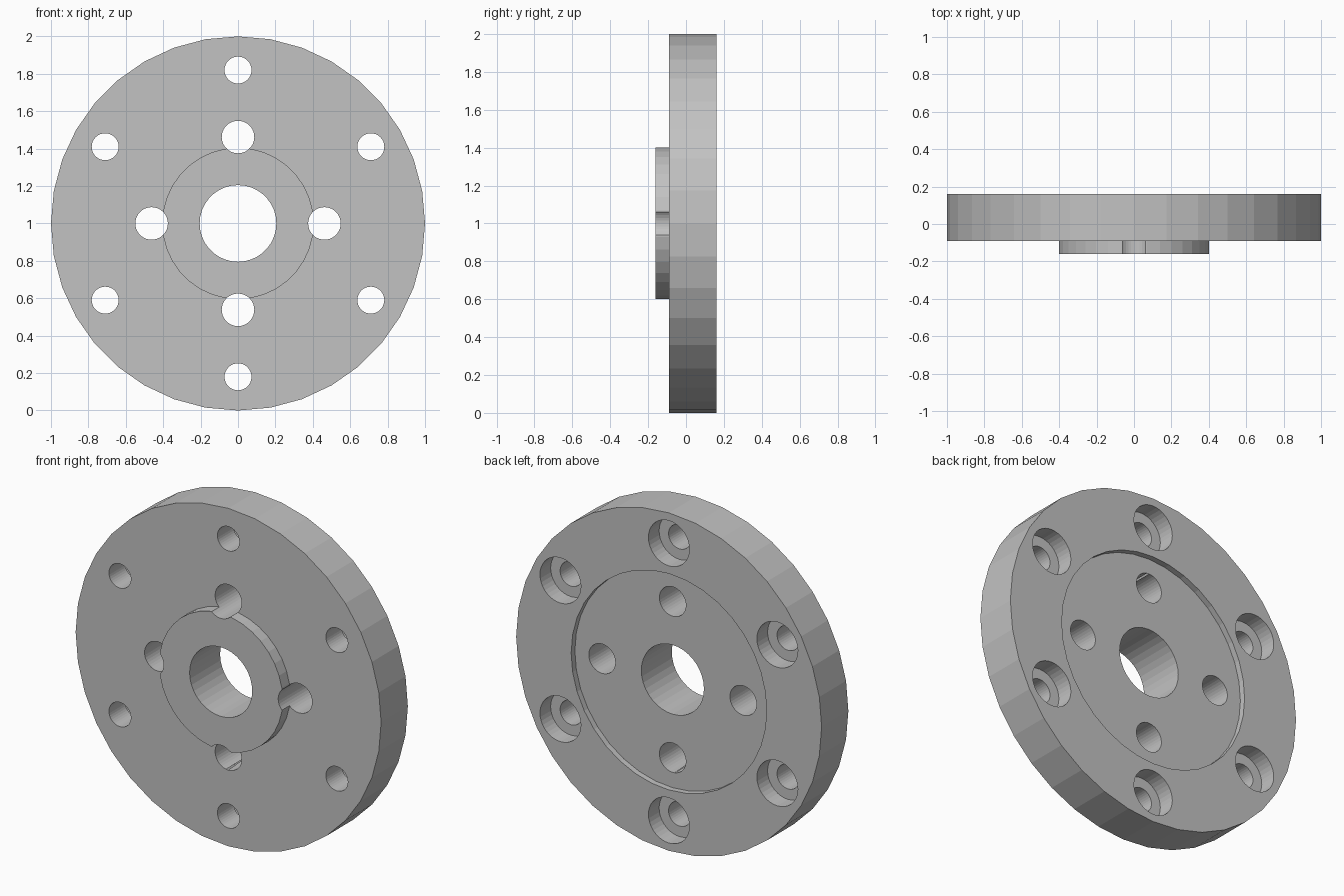
import bpy, bmesh
from math import pi, sin, cos

cube = bpy.data.objects.get("Cube")
if cube:
    bpy.data.objects.remove(cube, do_unlink=True)

SIDES = 36
FRONT, FACE, FLOOR, BACK = -0.16, -0.09, 0.125, 0.16

grey = bpy.data.materials.new("plain grey")
grey.use_nodes = True
colour = (0.54, 0.54, 0.54, 1)
grey.diffuse_color = colour
grey.node_tree.nodes["Principled BSDF"].inputs["Base Color"].default_value = colour


def lathe(name, profile, x=0, z=1):
    """Turn a closed (radius, y) profile about an axis along y; radius 0 ends become caps."""
    bm = bmesh.new()
    rings = []
    for r, y in profile:
        if r == 0:
            rings.append([bm.verts.new((x, y, z))] * SIDES)
        else:
            rings.append([bm.verts.new((x + r * cos(2 * pi * i / SIDES), y,
                                        z + r * sin(2 * pi * i / SIDES)))
                          for i in range(SIDES)])
    for a, b in zip(rings, rings[1:] + rings[:1]):
        for i in range(SIDES):
            j = (i + 1) % SIDES
            corners = list(dict.fromkeys((a[i], a[j], b[j], b[i])))
            if len(corners) > 2:
                bm.faces.new(corners)
    bmesh.ops.recalc_face_normals(bm, faces=bm.faces)
    mesh = bpy.data.meshes.new(name)
    bm.to_mesh(mesh)
    bm.free()
    mesh.materials.append(grey)
    obj = bpy.data.objects.new(name, mesh)
    bpy.context.collection.objects.link(obj)
    return obj


def drill(body, cutter):
    """Cut a hole and discard the cutter."""
    cutter.hide_render = True
    mod = body.modifiers.new("hole", "BOOLEAN")
    mod.operation = "DIFFERENCE"
    mod.solver = "EXACT"
    mod.object = cutter
    bpy.context.view_layer.objects.active = body
    bpy.ops.object.modifier_apply(modifier=mod.name)
    bpy.data.objects.remove(cutter, do_unlink=True)


# Flange disc with bore, raised front boss and shallow rear recess
flange = lathe("flange", [(0.205, FRONT), (0.405, FRONT), (0.405, FACE), (1, FACE),
                          (1, BACK), (0.64, BACK), (0.64, FLOOR), (0.205, FLOOR)])

# Four through holes that bite into the boss
for k in range(4):
    a = k * pi / 2
    drill(flange, lathe("inner_hole", [(0, -0.3), (0.087, -0.3), (0.087, 0.3), (0, 0.3)],
                        0.462 * cos(a), 1 + 0.462 * sin(a)))

# Six bolt holes, counterbored from the back
for k in range(6):
    a = pi / 6 + k * pi / 3
    drill(flange, lathe("bolt_hole", [(0, -0.3), (0.072, -0.3), (0.072, 0.06),
                                      (0.134, 0.06), (0.134, 0.3), (0, 0.3)],
                        0.82 * cos(a), 1 + 0.82 * sin(a)))
